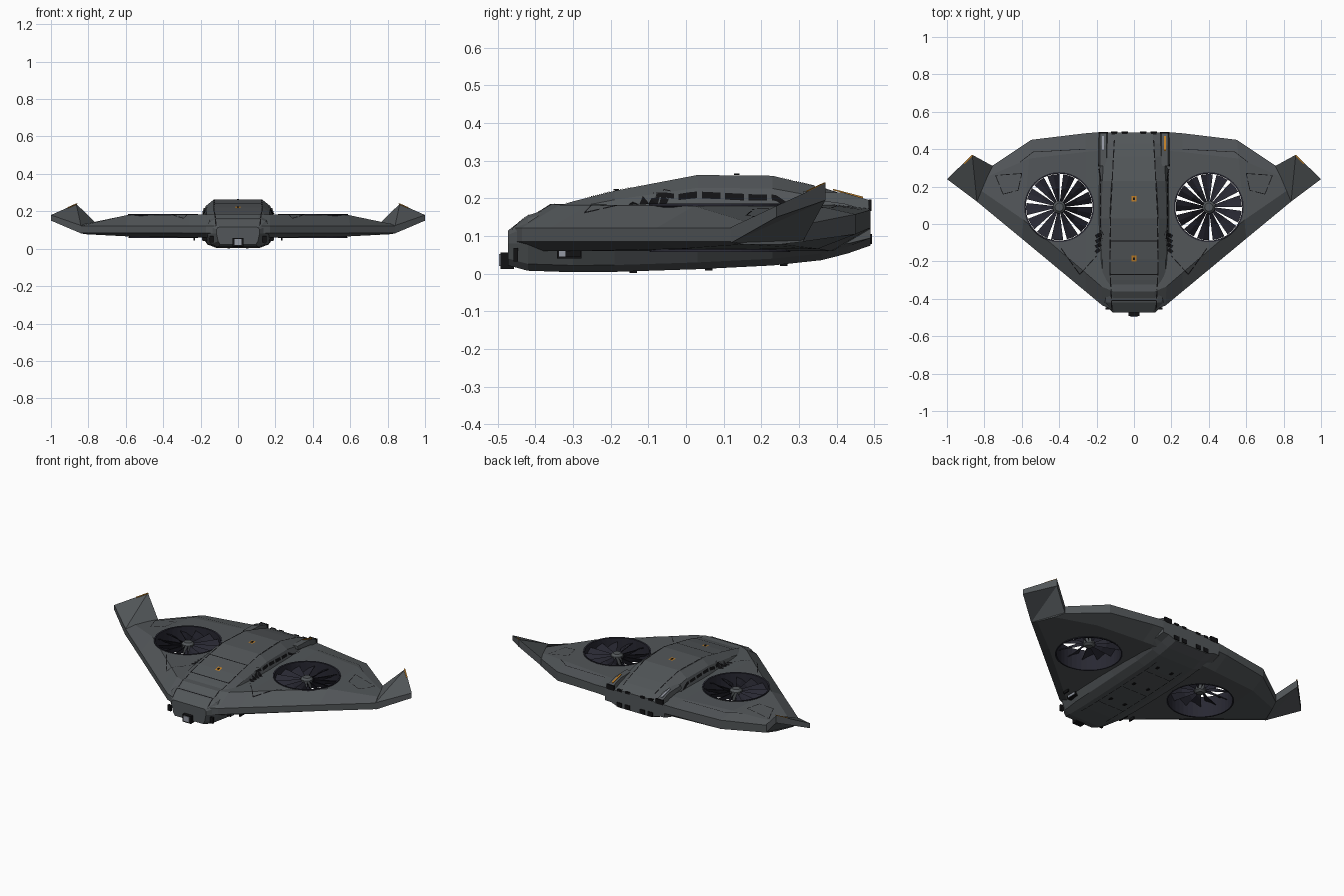
import bpy, bmesh, math
from mathutils import Vector
from mathutils.bvhtree import BVHTree

if "Cube" in bpy.data.objects:
    bpy.data.objects.remove(bpy.data.objects["Cube"])


def material(name, rgb):
    m = bpy.data.materials.new(name)
    m.diffuse_color = (*rgb, 1)
    m.use_nodes = True
    m.node_tree.nodes["Principled BSDF"].inputs["Base Color"].default_value = m.diffuse_color
    return m


GREY = material("hull grey", (0.085, 0.094, 0.100))
NAVY = material("fan navy", (0.021, 0.021, 0.032))
BLACK = material("black", (0.006, 0.006, 0.007))
ORANGE = material("orange", (0.55, 0.22, 0.02))
PALE = material("lens grey", (0.30, 0.32, 0.37))
FAN_X, FAN_Y, FAN_R = 0.4, 0.09, 0.182


def make(name, verts, faces, mat, closed=True):
    me = bpy.data.meshes.new(name)
    me.from_pydata([tuple(v) for v in verts], [], faces)
    if closed:
        bm = bmesh.new()
        bm.from_mesh(me)
        bmesh.ops.recalc_face_normals(bm, faces=bm.faces)
        bm.to_mesh(me)
        bm.free()
    me.materials.append(mat)
    ob = bpy.data.objects.new(name, me)
    bpy.context.collection.objects.link(ob)
    return ob


def loft(name, rings, mat):
    n = len(rings[0])
    verts = [p for r in rings for p in r]
    faces = [(i * n + j, i * n + (j + 1) % n, (i + 1) * n + (j + 1) % n, (i + 1) * n + j)
             for i in range(len(rings) - 1) for j in range(n)]
    faces += [tuple(range(n)), tuple(range(len(verts) - n, len(verts)))]
    return make(name, verts, faces, mat)


def box(name, c, s, mat, taper=1.0):
    rings = []
    for z, k in ((-.5, 1), (.5, taper)):
        rings.append([(c[0] + a * k * s[0] / 2, c[1] + b * k * s[1] / 2, c[2] + z * s[2])
                      for a, b in ((-1, -1), (1, -1), (1, 1), (-1, 1))])
    return loft(name, rings, mat)


def lathe(name, cx, cy, prof, mat, n=40):
    # closed loft of circles given as (radius, z)
    return loft(name, [[(cx + r * math.cos(2 * math.pi * i / n), cy + r * math.sin(2 * math.pi * i / n), z)
                        for i in range(n)] for r, z in prof], mat)


# Wing: lead x, lead y, trail x, trail y, top z, bottom z, trail upper z, trail lower z
STATIONS = [(.11, -.46, .11, .49, .185, .06, .172, .12),
            (.17, -.435, .20, .49, .183, .06, .172, .12),
            (.26, -.36, .26, .485, .182, .06, .168, .12),
            (.60, -.078, .55, .45, .18, .066, .158, .105),
            (.84, .12, .76, .31, .133, .078, .13, .085)]


def wing_ring(s, side):
    xl, yl, xt, yt, zt, zb, zu, zl = s
    d = min(.10, .3 * (yt - yl))
    pts = [(yl, .085), (yl, .122), (yl + d, zt), (yt - d, zt),
           (yt, zu), (yt, zl), (yt - d, zb), (yl + d * .6, zb)]
    return [(side * (xl + (xt - xl) * (y - yl) / (yt - yl)), y, z) for y, z in pts]


wing = loft("wing", [wing_ring(s, -1) for s in reversed(STATIONS)] +
            [wing_ring(s, 1) for s in STATIONS], GREY)

# Fuselage: y, top half width, top z, edge half width, bottom half width, bottom z
BODY = [(-.472, .10, .115, .115, .095, .022), (-.42, .125, .155, .165, .11, .008),
        (-.30, .13, .192, .195, .115, .004), (-.19, .13, .22, .202, .118, .005),
        (.03, .13, .262, .208, .12, .012), (.23, .12, .26, .208, .12, .022),
        (.36, .11, .228, .208, .12, .036), (.43, .105, .206, .206, .115, .054),
        (.49, .10, .18, .20, .11, .075)]
rings = []
for y, wt, zt, we, wb, zb in BODY:
    ze = min(.125, zt - .012)
    half = [(wb, zb), ((wb * .45 + we * .55), zb + .018), (we, max(.08, zb + .02)), (we, ze),
            (wt + (we - wt) * .55, zt - (zt - ze) * .25), (wt, zt)]
    rings.append([(x, y, z) for x, z in half] + [(-x, y, z) for x, z in reversed(half)])
body = loft("fuselage", rings, GREY)

# Cut the two fan openings through wing and fuselage
for side in (-1, 1):
    cutter = lathe("fan_cutter", side * FAN_X, FAN_Y, [(FAN_R, -.2), (FAN_R, .5)], NAVY)
    cutter.hide_render = True
    for ob in (wing, body):
        mod = ob.modifiers.new("fan_hole", 'BOOLEAN')
        mod.operation, mod.object, mod.solver = 'DIFFERENCE', cutter, 'EXACT'
        bpy.context.view_layer.objects.active = ob
        bpy.ops.object.modifier_apply(modifier=mod.name)
    bpy.data.objects.remove(cutter)

# Ducted fans: liner, lip, hub and pitched blades
for side, tag in ((-1, "left"), (1, "right")):
    cx, n = side * FAN_X, 40
    prof = [(.179, .058), (.179, .184), (.187, .186), (.187, .180), (.1825, .178), (.1825, .064), (.187, .058)]
    verts = [(cx + r * math.cos(2 * math.pi * i / n), FAN_Y + r * math.sin(2 * math.pi * i / n), z)
             for i in range(n) for r, z in prof]
    m = len(prof)
    make("fan_duct_" + tag, verts,
         [(i * m + j, i * m + (j + 1) % m, (i + 1) % n * m + (j + 1) % m, (i + 1) % n * m + j)
          for i in range(n) for j in range(m)], NAVY)
    lathe("fan_hub_" + tag, cx, FAN_Y, [(.02, .105), (.034, .115), (.034, .165), (.022, .176)], GREY, 20)
    verts, faces, blades = [], [], 13
    step = 2 * math.pi / blades
    for b in range(blades):
        k = len(verts)
        for dz in (0, .004):
            for r, w in ((.03, .92), (.10, .80), (.177, .76)):
                for t, z in ((0, .158), (.5, .143), (1, .118)):
                    a = side * (b + t * w) * step
                    verts.append((cx + r * math.cos(a), FAN_Y + r * math.sin(a), z + dz))
        for i in range(2):
            for j in range(2):
                q = [k + i * 3 + j, k + i * 3 + j + 1, k + i * 3 + j + 4, k + i * 3 + j + 3]
                faces += [q, [v + 9 for v in reversed(q)]]
        rim = [0, 1, 2, 5, 8, 7, 6, 3]
        faces += [(k + p, k + q, k + q + 9, k + p + 9) for p, q in zip(rim, rim[1:] + rim[:1])]
    make("fan_blades_" + tag, verts, faces, NAVY)

# Raised winglets with a coloured strip on the outer rear edge
for s, tag in ((-1, "left"), (1, "right")):
    v = [(s * x, y, z) for x, y, z in
         ((.84, .12, .082), (.84, .12, .124), (.755, .31, .085), (.755, .31, .132),
          (1.0, .24, .150), (1.0, .24, .180), (.865, .37, .195), (.865, .37, .240))]
    make("winglet_" + tag, v, [(0, 1, 5, 4), (4, 5, 7, 6), (6, 7, 3, 2), (2, 3, 1, 0),
                               (1, 3, 7), (1, 7, 5), (0, 6, 2), (0, 4, 6)], GREY)
    a, b = Vector(v[7]), Vector(v[7]).lerp(Vector(v[5]), .35)
    up, inn = Vector((0, 0, .002)), Vector((-s * .006, -.004, 0))
    loft("winglet_light_" + tag, [[p + up, p + inn + up, p + inn - up, p - up] for p in (a, b)], ORANGE)

# Surface finder used to lay panel seams on the hull
deps = bpy.context.evaluated_depsgraph_get()
trees = [BVHTree.FromObject(o, deps) for o in (wing, body)]


def height(x, y, below=False):
    d = 1 if below else -1
    hits = [t.ray_cast(Vector((x, y, -d)), Vector((0, 0, d)))[0] for t in trees]
    zs = [h.z for h in hits if h]
    return ((min(zs) if below else max(zs)) if zs else .12) - d * .0015


def seam(name, pts, width=.006, mat=BLACK, below=False, dash=True):
    verts, faces = [], []
    for p, q in zip(pts, pts[1:]):
        p, q = Vector(p), Vector(q)
        n = max(2, int((q - p).length / .012))
        left = Vector((-(q - p).y, (q - p).x)).normalized() * width / 2
        for i in range(n):
            if dash and i % 5 == 4:
                continue
            a, b = p.lerp(q, i / n), p.lerp(q, (i + 1) / n)
            k = len(verts)
            verts += [(c.x, c.y, height(c.x, c.y, below)) for c in (a - left, b - left, b + left, a + left)]
            faces.append((k + 3, k + 2, k + 1, k) if below else (k, k + 1, k + 2, k + 3))
    make(name, verts, faces, mat, closed=False)


# Fuselage seams
for y, w in ((-.41, .12), (-.27, .125), (-.09, .125)):
    seam("cross_seam", [(-w, y), (w, y)], dash=False)
for s in (-1, 1):
    seam("spine_seam", [(s * .118, -.46), (s * .128, -.25), (s * .126, .05), (s * .105, .45)])
    seam("shoulder_seam", [(s * .172, -.08), (s * .18, -.02), (s * .178, .24), (s * .19, .32)])
    # Wing panel seams
    seam("front_panel_seam", [(s * .39, -.13), (s * .29, -.27), (s * .20, -.17)], .005)
    seam("outer_panel_seam", [(s * .60, .27), (s * .74, .26), (s * .70, .16), (s * .62, .18), (s * .60, .27)], .004)
    seam("rear_panel_seam", [(s * .61, .33), (s * .54, .385), (s * .26, .40)], .003, dash=False)
    # Belly seams
    seam("belly_seam", [(s * .09, -.35), (s * .09, .30)], .004, below=True)
    # Dark side vents beside the spine
    for i in range(4):
        y = -.05 - i * .028
        seam("side_vent", [(s * (.165 + i * .006), y), (s * .205, y - .018)], .02, dash=False)
for y in (-.2, 0, .2):
    seam("belly_cross_seam", [(-.09, y), (.09, y)], .004, below=True)
    for s in (-1, 1):
        box("belly_sensor", (s * .05, y + .06, height(s * .05, y + .06, True)), (.014, .02, .006), BLACK)

# Top marker lights
for y in (.135, -.185):
    seam("marker_light", [(0, y - .016), (0, y + .016)], .028, ORANGE, dash=False)
    box("marker_core", (0, y, height(0, y) + .001), (.010, .014, .004), BLACK)

# Nose camera
box("camera_housing", (0, -.475, .034), (.058, .036, .044), BLACK)
box("camera_lens", (0, -.494, .036), (.040, .006, .032), PALE)

for s in (-1, 1):
    # Nose slots, side windows and small chin fins
    box("nose_slot", (s * .142, -.452, .05), (.02, .012, .036), BLACK)
    box("window_frame", (s * .178, -.31, .053), (.024, .066, .024), BLACK)
    box("side_window", (s * .181, -.31, .053), (.022, .054, .014), PALE)
    box("chin_fin", (s * .235, -.30, .062), (.008, .04, .034), BLACK)
    # Rear exhaust housings with strips
    ring = [(-.024, 0), (.024, 0), (.018, .02), (-.018, .02)]
    loft("exhaust_housing", [[(s * .165 + x, y, zb + z * k) for x, z in ring]
                             for y, zb, k in ((.31, .20, .9), (.42, .185, 1.5), (.488, .165, 1.5))], GREY)
    box("exhaust_end", (s * .165, .488, .182), (.05, .008, .030), BLACK)
    loft("exhaust_strip", [[(s * .165 + x, y, z + h) for x, h in ((-.005, 0), (.005, 0), (.005, .004), (-.005, .004))]
                           for y, z in ((.39, .2215), (.47, .2005))], ORANGE if s > 0 else PALE)
    # Rear ports
    for x in (.05, .105):
        box("rear_port", (s * x, .486, .092), (.034, .016, .026), BLACK)
        box("rear_latch", (s * x, .486, .178), (.028, .014, .012), BLACK)
